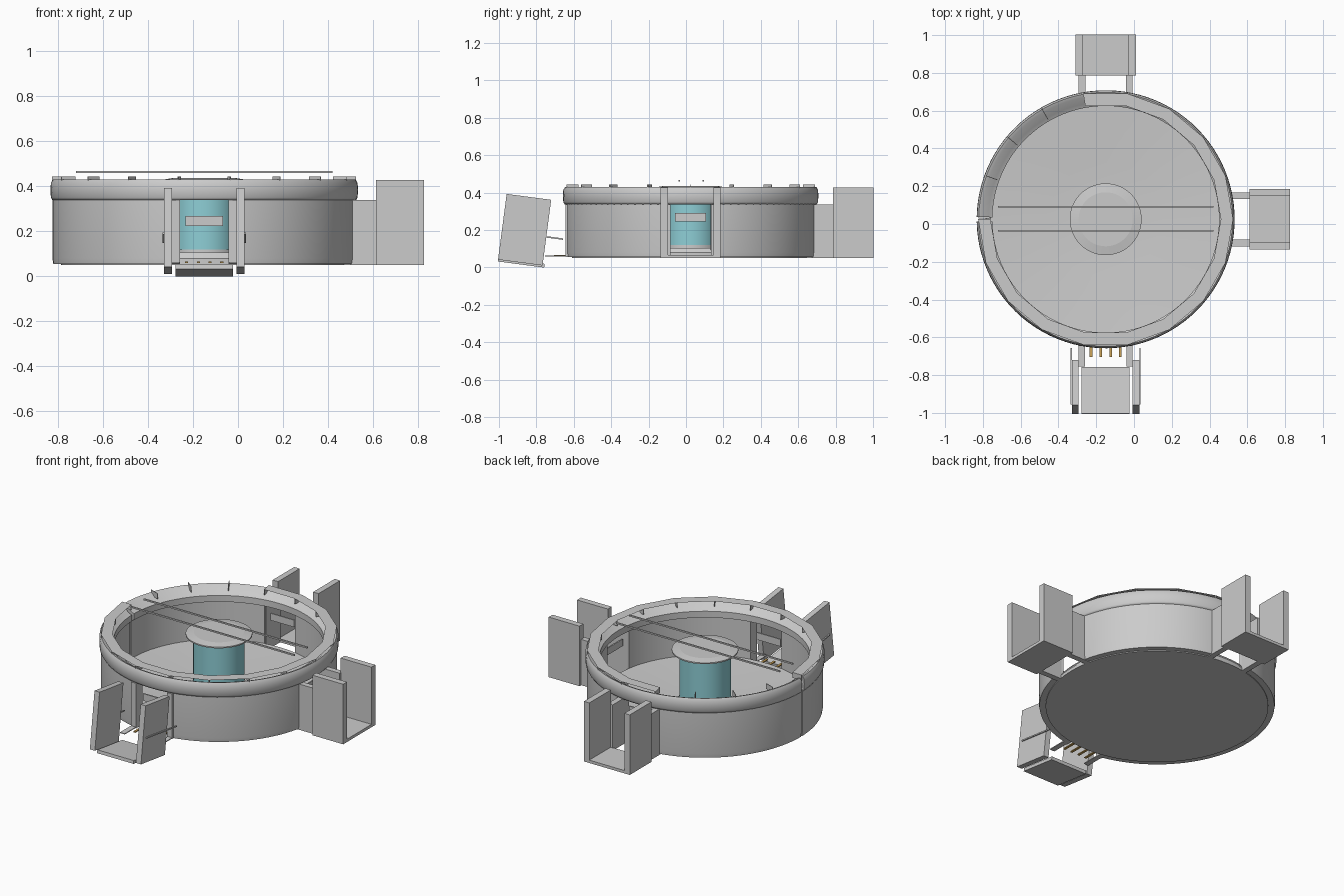
import bpy, bmesh
from math import radians, cos, sin, pi
from mathutils import Matrix, Vector

cube = bpy.data.objects.get("Cube")
if cube:
    bpy.data.objects.remove(cube)

CENTRE = Matrix.Translation((-0.15, 0.025, 0))


def material(name, rgb):
    m = bpy.data.materials.new(name)
    m.use_nodes = True
    m.diffuse_color = (*rgb, 1)
    m.node_tree.nodes["Principled BSDF"].inputs["Base Color"].default_value = (*rgb, 1)
    return m


GREY = material("light_grey", (0.6, 0.6, 0.6))
TEAL = material("teal", (0.27, 0.62, 0.67))
GOLD = material("gold", (0.6, 0.37, 0.1))


def finish(name, bm, mat, matrix, smooth=None):
    bmesh.ops.recalc_face_normals(bm, faces=bm.faces)
    mesh = bpy.data.meshes.new(name)
    bm.to_mesh(mesh)
    bm.free()
    mesh.materials.append(mat)
    ob = bpy.data.objects.new(name, mesh)
    bpy.context.collection.objects.link(ob)
    ob.matrix_world = CENTRE @ matrix
    if smooth:
        bpy.ops.object.select_all(action='DESELECT')
        ob.select_set(True)
        bpy.context.view_layer.objects.active = ob
        bpy.ops.object.shade_smooth_by_angle(angle=radians(smooth))
    return ob


def box(name, x, y, z, mat=GREY, matrix=Matrix()):
    """Box from (low, high) pairs; x points outward from the arena."""
    bm = bmesh.new()
    bmesh.ops.create_cube(bm, size=1)
    for v in bm.verts:
        v.co = Vector([lo + (c + 0.5) * (hi - lo) for c, (lo, hi) in zip(v.co, (x, y, z))])
    return finish(name, bm, mat, matrix)


def lathe(name, profile, mat=GREY, start=0, end=360, steps=96, closed=False, smooth=35):
    """Sweep an (r, z) profile about the arena axis, capping partial sweeps."""
    full = end - start >= 360
    count = steps if full else steps + 1
    bm = bmesh.new()
    rings = []
    for i in range(count):
        a = radians(start + (end - start) * i / steps)
        rings.append([bm.verts.new((r * cos(a), r * sin(a), z)) for r, z in profile])
    n = len(profile)
    for i in range(steps):
        a, b = rings[i], rings[(i + 1) % count]
        for j in range(n if closed else n - 1):
            k = (j + 1) % n
            bm.faces.new((a[j], b[j], b[k], a[k]))
    if closed and not full:
        bm.faces.new(rings[0])
        bm.faces.new(rings[-1])
    bmesh.ops.remove_doubles(bm, verts=bm.verts, dist=0.0001)
    return finish(name, bm, mat, Matrix(), smooth)


# Floor, slightly dished, and the base plate
lathe("floor", [(0, 0.07), (0.3, 0.084), (0.61, 0.105), (0.63, 0.08), (0.63, 0.065)])
lathe("base_plate", [(0, 0.05), (0.635, 0.05), (0.635, 0.07), (0, 0.07)])

# Wall sections between the gates, with a seam on the closed side
wall = [(0.67, 0.055), (0.674, 0.08), (0.674, 0.345), (0.615, 0.345), (0.615, 0.07), (0.635, 0.055)]
for i, (a, b) in enumerate([(10, 80), (100, 179.6), (180.4, 260), (280, 350)]):
    lathe(f"wall_{i + 1}", wall, start=a, end=b, steps=32, closed=True)

# Rounded rim with a narrow split
rim = [(0.674, 0.338), (0.681, 0.35), (0.683, 0.385), (0.681, 0.415), (0.672, 0.43),
       (0.655, 0.424), (0.62, 0.395), (0.6, 0.385), (0.6, 0.345), (0.615, 0.338)]
lathe("rim", rim, start=181, end=539, closed=True, smooth=60)

# Faceted rim cover on thin radial ribs
lathe("rim_cover", [(0.675, 0.444), (0.61, 0.444)], start=180, end=460, steps=14)
for i in range(18):
    box(f"rim_rib_{i + 1}", (0.61, 0.675), (-0.002, 0.002), (0.41, 0.444),
        matrix=Matrix.Rotation(radians(i * 20), 4, 'Z'))

# Central hub
lathe("hub_base", [(0, 0.12), (0.152, 0.12), (0.152, 0.07)])
lathe("hub_column", [(0.147, 0.12), (0.147, 0.42)], TEAL)
lathe("hub_cap", [(0, 0.436), (0.143, 0.436), (0.19, 0.428), (0.19, 0.42), (0, 0.42)], smooth=8)

# Two thin rods over the arena
for side, y in (("left", -0.06), ("right", 0.066)):
    box(f"overhead_rod_{side}", (-0.57, 0.57), (y - 0.004, y + 0.004), (0.459, 0.468))


def mirrored(name, x, y, z, matrix):
    box(name + "_a", x, y, z, matrix=matrix)
    box(name + "_b", x, (-y[1], -y[0]), z, matrix=matrix)


# Fixed gates on the left and back
for name, angle in (("left", 0), ("back", 90)):
    turn = Matrix.Rotation(radians(angle), 4, 'Z')
    mirrored(f"{name}_gate_passage", (0.62, 0.765), (0.108, 0.143), (0.05, 0.338), turn)
    mirrored(f"{name}_gate_post", (0.762, 0.977), (0.122, 0.16), (0.05, 0.428), turn)
    box(f"{name}_gate_floor", (0.762, 0.977), (-0.124, 0.124), (0.05, 0.068), matrix=turn)
    box(f"{name}_gate_sensor", (0.63, 0.638), (-0.083, 0.083), (0.246, 0.29), matrix=turn)

# Detached front gate, tipped outward
turn = Matrix.Rotation(radians(-90), 4, 'Z')
tip = turn @ Matrix.Translation((0.888, 0, 0.201)) @ Matrix.Rotation(radians(-7.5), 4, 'Y')
mirrored("front_jamb", (0.61, 0.67), (0.108, 0.143), (0.055, 0.338), turn)
mirrored("front_strip", (0.64, 0.78), (0.11, 0.143), (0.058, 0.063), turn)
mirrored("front_gate_post", (-0.12, 0.12), (0.143, 0.178), (-0.176, 0.178), tip)
mirrored("front_gate_rod", (-0.21, 0.09), (0.178, 0.185), (-0.026, -0.018), tip)
box("front_gate_floor", (-0.13, 0.12), (-0.127, 0.127), (-0.186, -0.166), matrix=tip)
box("front_gate_sensor", (0.63, 0.638), (-0.083, 0.083), (0.224, 0.269), matrix=turn)

# Gold contact pins at the front opening
for i in range(4):
    y = -0.078 + i * 0.052
    box(f"contact_pin_{i + 1}", (0.6, 0.73), (y - 0.007, y + 0.007), (0.06, 0.066), GOLD, turn)
